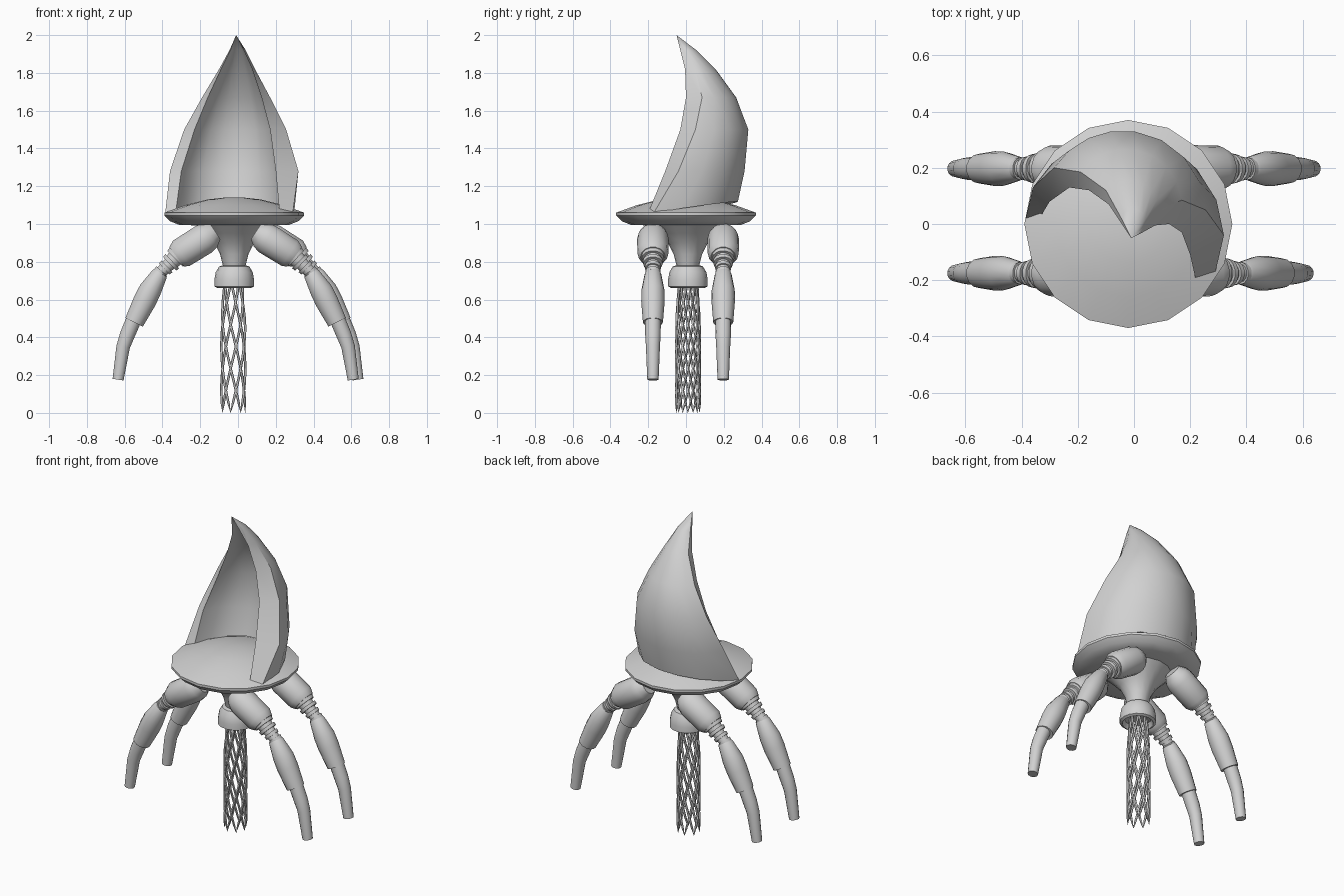
import bpy, bmesh, math
from mathutils import Vector

cube = bpy.data.objects.get("Cube")
if cube:
    bpy.data.objects.remove(cube, do_unlink=True)

grey = bpy.data.materials.new("plain_grey")
grey.use_nodes = True
COLOUR = (0.64, 0.64, 0.64, 1)
grey.diffuse_color = COLOUR
grey.node_tree.nodes["Principled BSDF"].inputs["Base Color"].default_value = COLOUR


def finish(name, bm, angle=35):
    bmesh.ops.recalc_face_normals(bm, faces=bm.faces)
    mesh = bpy.data.meshes.new(name)
    bm.to_mesh(mesh)
    bm.free()
    mesh.materials.append(grey)
    obj = bpy.data.objects.new(name, mesh)
    bpy.context.collection.objects.link(obj)
    bpy.ops.object.select_all(action="DESELECT")
    obj.select_set(True)
    bpy.context.view_layer.objects.active = obj
    bpy.ops.object.shade_smooth_by_angle(angle=math.radians(angle))
    return obj


def bridge(bm, a, b):
    n = len(a)
    for i in range(n):
        j = (i + 1) % n
        bm.faces.new((a[i], a[j], b[j], b[i]))


def tube(bm, path, sides=14, cap=True):
    """Skin rings of (centre, radius) along a bent path."""
    pts = [Vector(p) for p, r in path]
    rings = []
    for i, (p, r) in enumerate(path):
        tangent = (pts[min(i + 1, len(pts) - 1)] - pts[max(i - 1, 0)]).normalized()
        side = Vector((0, 1, 0))
        up = tangent.cross(side).normalized()
        side = up.cross(tangent)
        turn = [math.tau * k / sides for k in range(sides)]
        rings.append([bm.verts.new(pts[i] + r * (math.cos(t) * side + math.sin(t) * up))
                      for t in turn])
    for a, b in zip(rings, rings[1:]):
        bridge(bm, a, b)
    if cap:
        bm.faces.new(rings[0])
        bm.faces.new(rings[-1])


def lathe(name, profile, x, y, sides=16):
    """Spin a (radius, height) profile around a vertical axis."""
    bm = bmesh.new()
    rings = [[bm.verts.new((x + r * math.cos(math.tau * k / sides),
                            y + r * math.sin(math.tau * k / sides), z))
              for k in range(sides)] for r, z in profile]
    for a, b in zip(rings, rings[1:]):
        bridge(bm, a, b)
    bm.faces.new(rings[0])
    bm.faces.new(rings[-1])
    return finish(name, bm)


# Round plate, funnel below it, and the cup that holds the strands
lathe("round_plate", [(0.05, 1.14), (0.14, 1.13), (0.26, 1.1), (0.37, 1.06), (0.37, 1.045),
                      (0.34, 1.015), (0.29, 0.995), (0.1, 0.99)], -0.02, 0)
lathe("funnel", [(0.2, 1.0), (0.15, 0.95), (0.105, 0.9), (0.075, 0.84), (0.055, 0.76)], -0.02, 0.01)
lathe("strand_cup", [(0.05, 0.785), (0.08, 0.775), (0.098, 0.745), (0.105, 0.705), (0.105, 0.67),
                     (0.09, 0.662), (0.075, 0.69), (0.03, 0.7)], -0.02, 0.01)


# Hanging lattice of thin strands wound both ways and ending in points
def strands(name, count=7, steps=14):
    bm = bmesh.new()
    top, drop = 0.7, 0.7
    for way in (-1, 1):
        for k in range(count):
            path = []
            for i in range(steps + 1):
                t = i / steps
                a = math.tau * k / count + way * t * math.pi * 0.86
                spread = 0.048 + 0.015 * min(1, t * 3)
                p = (-0.025 + spread * math.cos(a), 0.01 + spread * math.sin(a), top - drop * t)
                path.append((p, 0.007 if i < steps - 1 else 0.006 * (steps - i) + 0.0005))
            tube(bm, path, sides=5)
    return finish(name, bm)


strands("hanging_strands")


# Four jointed legs, each given as stations of (outward, height, radius)
LEG = {
    "thigh": [(0.12, 0.96, 0.05), (0.15, 0.94, 0.075), (0.18, 0.92, 0.084),
              (0.3, 0.845, 0.082), (0.325, 0.826, 0.066)],
    "shin": [(0.405, 0.755, 0.03), (0.415, 0.735, 0.044), (0.465, 0.65, 0.061),
             (0.495, 0.59, 0.062), (0.55, 0.48, 0.053)],
    "foot": [(0.545, 0.51, 0.042), (0.585, 0.415, 0.041), (0.608, 0.35, 0.037),
             (0.635, 0.176, 0.03)],
}
KNEE_RINGS = [0.062, 0.045, 0.054, 0.036, 0.044, 0.034, 0.04]


def leg(label, side, y, shift):
    def place(x, z):
        return (side * x + shift, y, z)

    for part, stations in LEG.items():
        bm = bmesh.new()
        tube(bm, [(place(x, z), r) for x, z, r in stations])
        finish(f"{label}_{part}", bm)
    # Stack of collars between thigh and shin
    bm = bmesh.new()
    start, end = Vector((0.32, 0.83)), Vector((0.418, 0.735))
    count = len(KNEE_RINGS)
    for i, r in enumerate(KNEE_RINGS):
        a, b = start.lerp(end, i / count), start.lerp(end, (i + 1) / count)
        tube(bm, [(place(*a), r), (place(*b), r * 0.95)])
    finish(f"{label}_knee", bm)


leg("front_right", -1, -0.175, 0)
leg("back_right", -1, 0.197, 0)
leg("front_left", 1, -0.175, -0.025)
leg("back_left", 1, 0.197, 0)


# Curved pointed hood: every level has an outer arc and an inner arc
def arc(left, back, right, z, lift, steps=8):
    """Circle arc through three plan points, optionally raised at the back."""
    (ax, ay), (bx, by), (cx, cy) = left, back, right
    d = 2 * (ax * (by - cy) + bx * (cy - ay) + cx * (ay - by))
    a, b, c = ax * ax + ay * ay, bx * bx + by * by, cx * cx + cy * cy
    ox = (a * (by - cy) + b * (cy - ay) + c * (ay - by)) / d
    oy = (a * (cx - bx) + b * (ax - cx) + c * (bx - ax)) / d
    radius = math.hypot(bx - ox, by - oy)
    mid = math.atan2(by - oy, bx - ox)
    to_left = (math.atan2(ay - oy, ax - ox) - mid) % math.tau
    to_right = (mid - math.atan2(cy - oy, cx - ox)) % math.tau
    points = []
    for i in range(steps + 1):
        t = i / steps * 2 - 1
        ang = mid - t * (to_left if t < 0 else to_right)
        points.append((ox + radius * math.cos(ang), oy + radius * math.sin(ang),
                       z + lift * math.cos(t * math.pi / 2)))
    return points


# height, lift, outer back y, inner back y, then outer and inner rims on both sides
HOOD = [
    (1.06, 0.06, 0.275, 0.225, (-0.385, 0.02), (0.29, -0.17), (-0.33, 0.03), (0.22, -0.2)),
    (1.28, 0.0, 0.31, 0.26, (-0.36, 0.13), (0.32, -0.04), (-0.3, 0.08), (0.2, -0.11)),
    (1.5, 0.0, 0.33, 0.275, (-0.285, 0.2), (0.255, 0.05), (-0.23, 0.13), (0.17, -0.03)),
    (1.67, 0.0, 0.265, 0.215, (-0.19, 0.185), (0.17, 0.085), (-0.16, 0.12), (0.125, 0.0)),
    (1.82, 0.0, 0.155, 0.115, (-0.1, 0.12), (0.09, 0.05), (-0.09, 0.07), (0.075, -0.005)),
    (1.92, 0.0, 0.055, 0.03, (-0.045, 0.02), (0.04, 0.0), (-0.04, -0.005), (0.03, -0.03)),
]
bm = bmesh.new()
loops = []
for z, lift, outer_y, inner_y, left, right, lip_left, lip_right in HOOD:
    outer = arc(left, (0, outer_y), right, z, lift)
    inner = arc(lip_left, (0, inner_y), lip_right, z, lift)
    loops.append([bm.verts.new(p) for p in outer + inner[::-1]])
for low, high in zip(loops, loops[1:]):
    bridge(bm, low, high)
tip = bm.verts.new((-0.01, -0.05, 2.0))
last, base = loops[-1], loops[0]
n = len(last)
for i in range(n):
    bm.faces.new((last[i], last[(i + 1) % n], tip))
for i in range(n // 2 - 1):
    bm.faces.new((base[i], base[i + 1], base[n - 2 - i], base[n - 1 - i]))
finish("pointed_hood", bm, 32)
